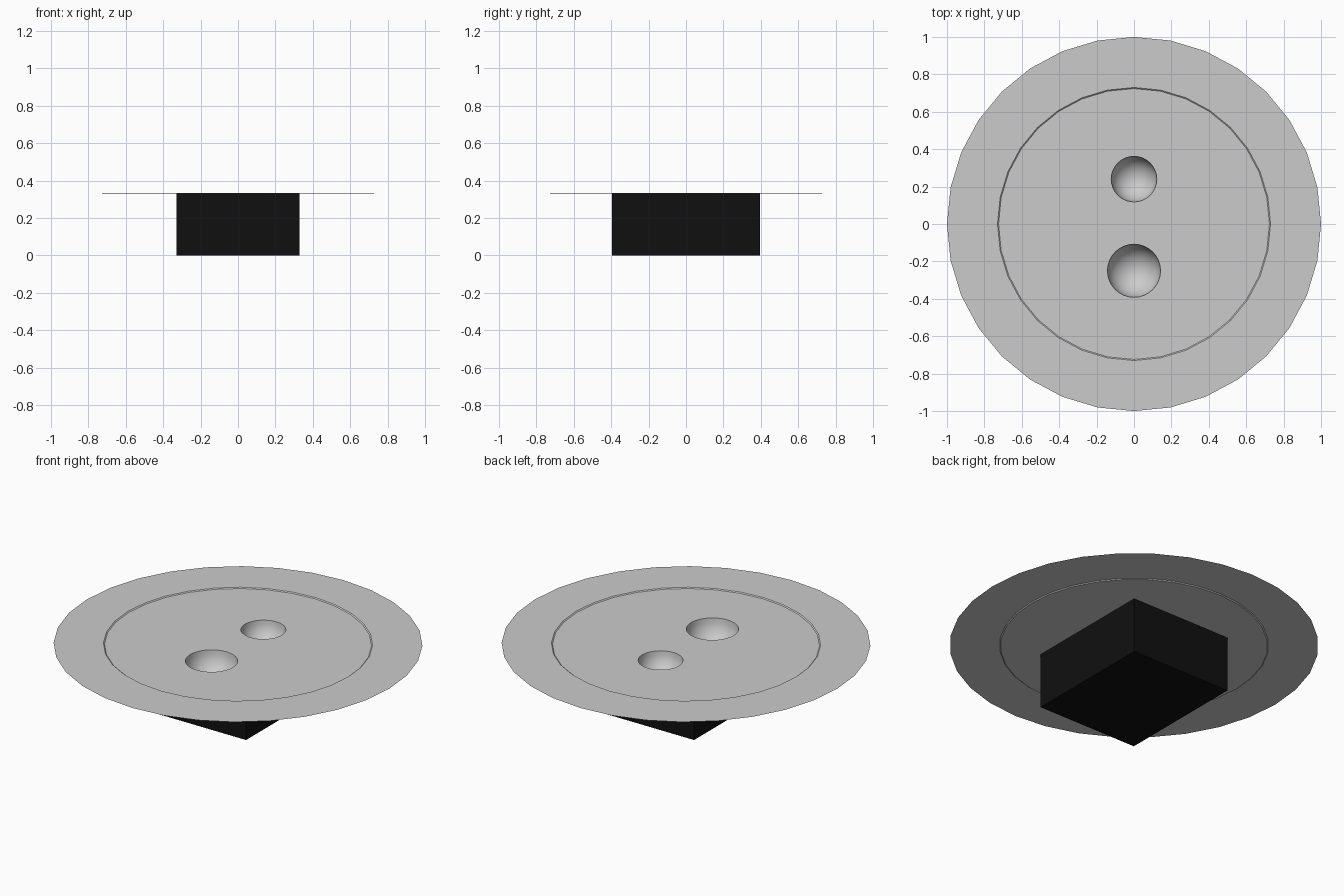
import bpy, bmesh, math

if "Cube" in bpy.data.objects:
    bpy.data.objects.remove(bpy.data.objects["Cube"])

SIDES = 32
RIM_Z, PLATE_Z = 0.335, 0.330
BOWLS = [(0.24, 0.122), (-0.25, 0.142)]   # y centre, radius


def material(name, rgb):
    m = bpy.data.materials.new(name)
    m.diffuse_color = (*rgb, 1)
    m.use_nodes = True
    m.node_tree.nodes["Principled BSDF"].inputs["Base Color"].default_value = m.diffuse_color
    return m


grey = material("light_grey", (0.6, 0.6, 0.6))
black = material("black", (0.005, 0.005, 0.005))


def finish(bm, name, mat):
    me = bpy.data.meshes.new(name)
    bm.to_mesh(me)
    bm.free()
    me.materials.append(mat)
    ob = bpy.data.objects.new(name, me)
    bpy.context.collection.objects.link(ob)
    return ob


def ring(bm, r, z, y=0.0, n=SIDES):
    return [bm.verts.new((r * math.cos(2 * math.pi * i / n),
                          y + r * math.sin(2 * math.pi * i / n), z)) for i in range(n)]


def bridge(bm, a, b, smooth=False):
    n = len(a)
    for i in range(n):
        j = (i + 1) % n
        bm.faces.new((a[i], a[j], b[j], b[i])).smooth = smooth


# Thin outer rim, with a tiny step down to the plate
bm = bmesh.new()
outer, step, low = ring(bm, 1.0, RIM_Z), ring(bm, 0.73, RIM_Z), ring(bm, 0.724, PLATE_Z)
bridge(bm, outer, step)
bridge(bm, step, low)
finish(bm, "outer_rim", grey)

# Inner plate with two round openings
bm = bmesh.new()
edges = []
for r, y in [(0.724, 0.0)] + [(r, y) for y, r in BOWLS]:
    loop = ring(bm, r, PLATE_Z, y)
    edges += [bm.edges.new((loop[i], loop[(i + 1) % SIDES])) for i in range(SIDES)]
bmesh.ops.triangle_fill(bm, use_beauty=True, edges=edges, normal=(0, 0, 1))
for f in bm.faces:
    f.normal_update()
    if f.normal.z < 0:
        f.normal_flip()
finish(bm, "plate", grey)

# Half-round bowls sunk below the openings
for k, (y, r) in enumerate(BOWLS):
    bm = bmesh.new()
    rows = 8
    prev = ring(bm, r, PLATE_Z, y)
    for s in range(1, rows):
        a = s / rows * math.pi / 2
        cur = ring(bm, r * math.cos(a), PLATE_Z - r * math.sin(a), y)
        bridge(bm, prev, cur, True)
        prev = cur
    tip = bm.verts.new((0, y, PLATE_Z - r))
    for i in range(SIDES):
        bm.faces.new((prev[i], prev[(i + 1) % SIDES], tip)).smooth = True
    finish(bm, ("back_bowl", "front_bowl")[k], grey)

# Small flush disc in the middle
bm = bmesh.new()
bm.faces.new(ring(bm, 0.105, PLATE_Z + 0.0008, n=24))
finish(bm, "centre_disc", grey)

# Black box below, open under the plate
bm = bmesh.new()
bmesh.ops.create_cube(bm, size=1)
for v in bm.verts:
    v.co = (v.co.x * 0.66, v.co.y * 0.79, (v.co.z + 0.5) * PLATE_Z)
bmesh.ops.delete(bm, geom=[f for f in bm.faces if f.normal.z > 0.5], context='FACES_ONLY')
finish(bm, "base_box", black)
